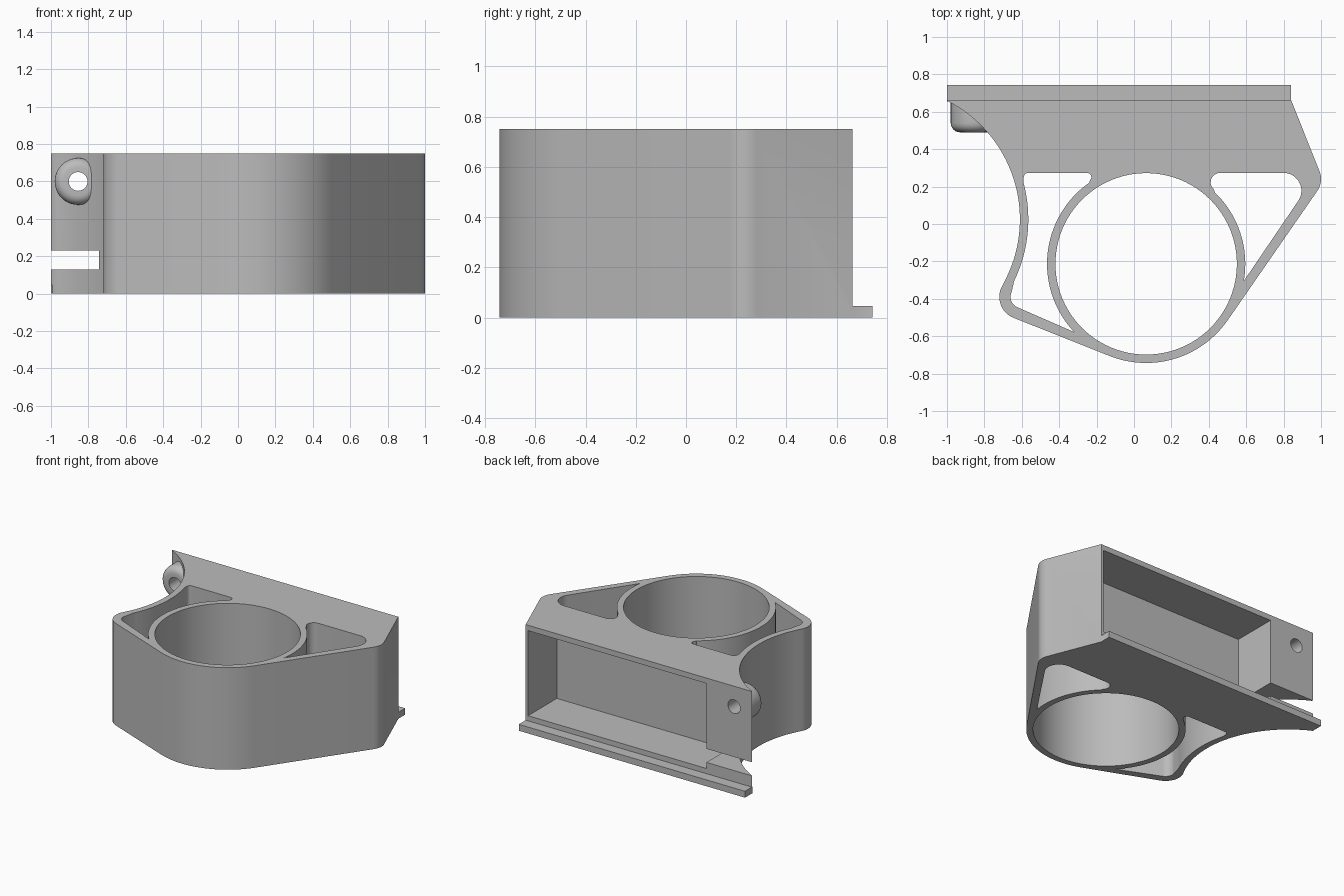
import bpy, bmesh
from math import sin, cos, radians

old = bpy.data.objects.get("Cube")
if old:
    bpy.data.objects.remove(old, do_unlink=True)

grey = bpy.data.materials.new("plain grey")
grey.use_nodes = True
GREY = (0.5, 0.5, 0.5, 1)
grey.diffuse_color = GREY
grey.node_tree.nodes["Principled BSDF"].inputs["Base Color"].default_value = GREY

H = 0.75                      # body height
BACK = 0.663                  # back plane of the body
RING = (0.065, -0.213)        # centre of the round opening
SCOOP = (-1.32, 0.025)        # centre of the concave left side
BUMP = (-0.6, -0.39)          # centre of the left corner


def arc(centre, r, a0, a1, n=16):
    angles = [radians(a0 + (a1 - a0) * i / n) for i in range(n + 1)]
    return [(centre[0] + r * cos(a), centre[1] + r * sin(a)) for a in angles]


def make(name, bm):
    bmesh.ops.recalc_face_normals(bm, faces=bm.faces[:])
    mesh = bpy.data.meshes.new(name)
    bm.to_mesh(mesh)
    bm.free()
    mesh.materials.append(grey)
    ob = bpy.data.objects.new(name, mesh)
    bpy.context.collection.objects.link(ob)
    return ob


def prism(name, outline, z0, z1):
    bm = bmesh.new()
    face = bm.faces.new([bm.verts.new((x, y, z0)) for x, y in outline])
    out = bmesh.ops.extrude_face_region(bm, geom=[face], use_keep_orig=True)
    top = [v for v in out["geom"] if isinstance(v, bmesh.types.BMVert)]
    bmesh.ops.translate(bm, verts=top, vec=(0, 0, z1 - z0))
    return make(name, bm)


def box(name, x, y, z):
    return prism(name, [(x[0], y[0]), (x[1], y[0]), (x[1], y[1]), (x[0], y[1])], *z)


def lathe_y(name, x, z, profile, n=48):
    # turns (radius, y) points around an axis along y, with capped ends
    bm = bmesh.new()
    rings = [[bm.verts.new((x + r * cos(radians(360 * i / n)), y,
                            z + r * sin(radians(360 * i / n)))) for i in range(n)]
             for r, y in profile]
    for a, b in zip(rings, rings[1:]):
        for i in range(n):
            j = (i + 1) % n
            bm.faces.new((a[i], a[j], b[j], b[i]))
    bm.faces.new(rings[0])
    bm.faces.new(rings[-1])
    return make(name, bm)


def combine(target, tool, operation):
    mod = target.modifiers.new(operation.lower(), "BOOLEAN")
    mod.operation = operation
    mod.solver = "EXACT"
    mod.object = tool
    bpy.context.view_layer.objects.active = target
    bpy.ops.object.modifier_apply(modifier=mod.name)
    bpy.data.objects.remove(tool, do_unlink=True)


# Body outline: concave left side, left corner, round front, right corner
outline = ([(-1, BACK)] + arc(SCOOP, 0.71, 62.5, -26, 32) + arc(BUMP, 0.12, 150, 248)
           + arc(RING, 0.53, 248, 325, 28) + arc((0.89, 0.24), 0.11, -35, 21, 10)
           + [(0.84, BACK)])
body = prism("bracket_body", outline, 0, H)

# Back ledge and rounded screw boss
combine(body, box("back_ledge", (-1, 0.84), (0.655, 0.743), (0, 0.047)), "UNION")
rounded = [(0.125 - 0.05 * (1 - cos(radians(a))), 0.54 - 0.05 * sin(radians(a)))
           for a in range(90, -1, -15)]
combine(body, lathe_y("screw_boss", -0.855, 0.6, rounded + [(0.125, 0.66)]), "UNION")

# Upright through openings
left_pocket = (arc((-0.565, 0.248), 0.025, 90, 190, 6) + arc(SCOOP, 0.755, 15, -26, 20)
               + arc(BUMP, 0.06, 155, 248, 10) + arc(RING, 0.53, 223.5, 125, 32)
               + arc((-0.25, 0.251), 0.022, -50, 90, 8))
right_pocket = (arc((0.46, 0.223), 0.05, 90, 226, 10) + arc(RING, 0.53, 46, -10, 20)
                + arc((0.80, 0.178), 0.095, -35, 90, 12))
opening = arc(RING, 0.485, 0, 360, 96)[:-1]
for shape in (left_pocket, right_pocket, opening):
    combine(body, prism("cutter", shape, -0.1, H + 0.1), "DIFFERENCE")

# Box cavity in the back, side slot and screw hole
combine(body, box("cutter", (-0.63, 0.82), (0.33, 0.8), (0.085, 0.71)), "DIFFERENCE")
combine(body, box("cutter", (-1.1, -0.6), (0.44, 0.8), (0.13, 0.23)), "DIFFERENCE")
combine(body, lathe_y("cutter", -0.855, 0.6, [(0.05, 0.4), (0.05, 0.8)], 32), "DIFFERENCE")

bpy.ops.object.select_all(action="DESELECT")
body.select_set(True)
bpy.context.view_layer.objects.active = body
bpy.ops.object.shade_smooth_by_angle(angle=radians(30))
